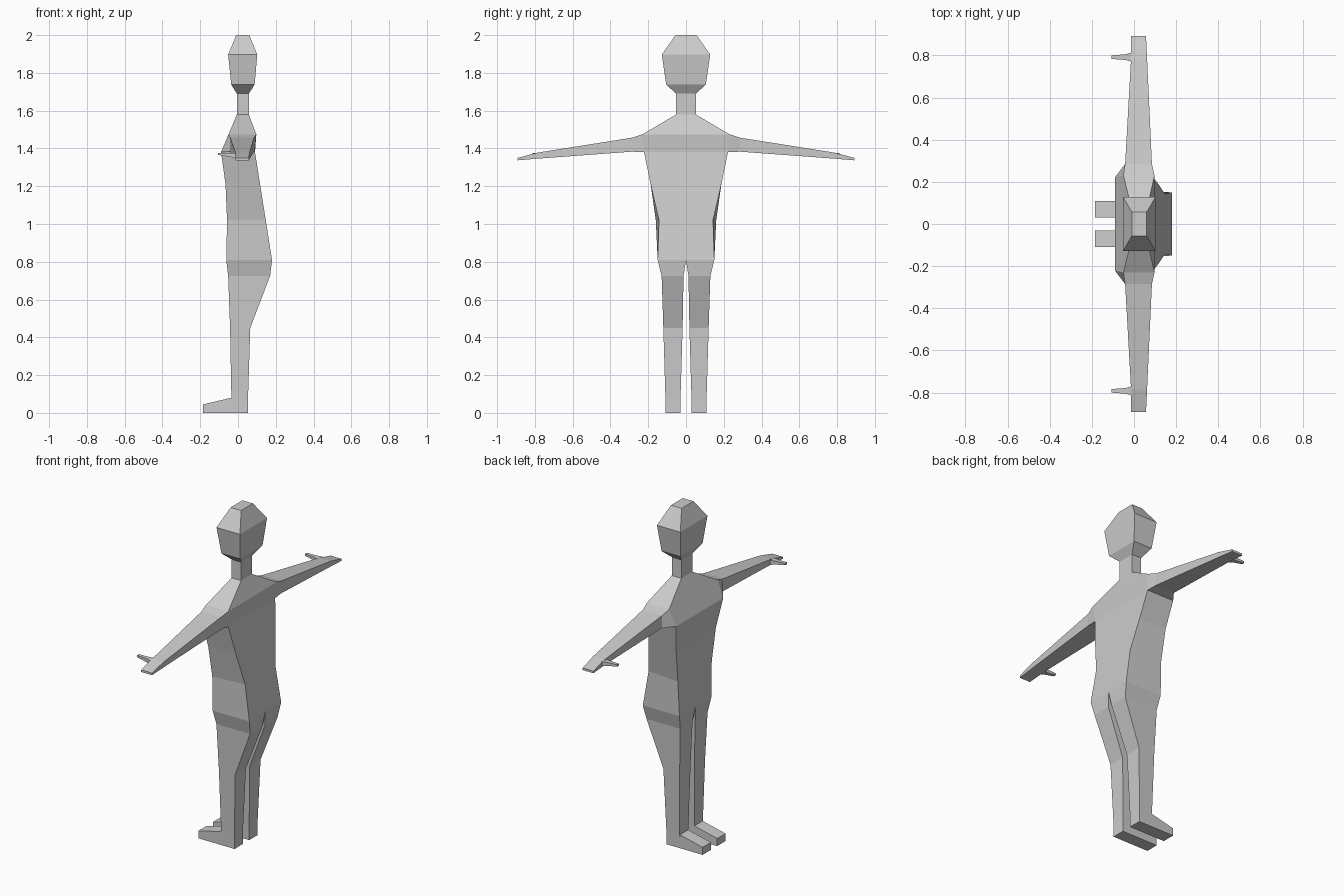
import bpy, bmesh

if "Cube" in bpy.data.objects:
    bpy.data.objects.remove(bpy.data.objects["Cube"])

grey = bpy.data.materials.new("plain grey")
grey.diffuse_color = (0.6, 0.6, 0.6, 1)
grey.use_nodes = True
grey.node_tree.nodes["Principled BSDF"].inputs["Base Color"].default_value = grey.diffuse_color


def level(z, x0, x1, y0, y_front, y_back=None):
    """Horizontal four-cornered section; sides: 0 inner, 1 back, 2 outer, 3 front."""
    y_back = y_front if y_back is None else y_back
    return [(x0, y0, z), (x1, y0, z), (x1, y_back, z), (x0, y_front, z)]


def across_y(y, z0, z1, x0, x1):
    return [(x0, y, z0), (x0, y, z1), (x1, y, z1), (x1, y, z0)]


def across_x(x, z0, z1, y0, y1):
    return [(x, y0, z0), (x, y0, z1), (x, y1, z1), (x, y1, z0)]


def loft(name, sections, skip=(), cap_start=False, cap_end=False):
    """Join sections with quads and mirror the half across the body's middle."""
    bm = bmesh.new()
    rings = [[bm.verts.new(p) for p in s] for s in sections]
    for k, (a, b) in enumerate(zip(rings, rings[1:])):
        for i in range(4):
            if i in skip or (k, i) in skip:
                continue
            j = (i + 1) % 4
            bm.faces.new((a[i], a[j], b[j], b[i]))
    if cap_start:
        bm.faces.new(rings[0][::-1])
    if cap_end:
        bm.faces.new(rings[-1])
    mesh = bpy.data.meshes.new(name)
    bm.to_mesh(mesh)
    bm.free()
    mesh.materials.append(grey)
    obj = bpy.data.objects.new(name, mesh)
    bpy.context.collection.objects.link(obj)
    mirror = obj.modifiers.new("mirror", 'MIRROR')
    mirror.use_axis = (False, True, False)


# torso, open where the arms, legs and neck join
torso = [
    level(0.81, -0.062, 0.18, 0, 0.15),
    level(1.02, -0.058, 0.147, 0, 0.16, 0.143),
    level(1.21, -0.066, 0.117, 0, 0.187),
    level(1.38, -0.09, 0.09, 0, 0.222),
    level(1.475, -0.05, 0.097, 0, 0.23),
    level(1.58, -0.006, 0.057, 0, 0.052),
]
loft("torso", torso, skip=(0, (3, 2)))

# neck and head
loft("neck_and_head", [
    level(1.58, -0.006, 0.057, 0, 0.052),
    level(1.69, -0.006, 0.057, 0, 0.052),
    level(1.738, -0.036, 0.088, 0, 0.105),
    level(1.897, -0.052, 0.102, 0, 0.128),
    level(2.0, -0.01, 0.06, 0, 0.056),
], skip=(0,), cap_end=True)

# legs, open at the front of the ankle for the feet
loft("legs", [
    level(0.0, -0.035, 0.053, 0.03, 0.108),
    level(0.08, -0.035, 0.053, 0.029, 0.109),
    level(0.45, -0.042, 0.065, 0.018, 0.12),
    level(0.725, -0.052, 0.17, 0.013, 0.129),
    level(0.81, -0.062, 0.18, 0, 0.15),
], skip=((0, 3),), cap_start=True)

# feet
loft("feet", [
    across_x(-0.035, 0, 0.08, 0.03, 0.108),
    across_x(-0.185, 0, 0.045, 0.03, 0.108),
], cap_end=True)

# arms, starting at the shoulder opening of the torso
shoulder = [torso[3][3], torso[4][3], torso[4][2], torso[3][2]]
loft("arms", [
    shoulder,
    across_y(0.285, 1.383, 1.457, -0.042, 0.085),
    across_y(0.785, 1.346, 1.378, -0.014, 0.062),
    across_y(0.892, 1.337, 1.35, -0.014, 0.057),
], cap_end=True)

# thumbs
loft("thumbs", [
    across_x(-0.012, 1.347, 1.375, 0.77, 0.812),
    across_x(-0.04, 1.355, 1.376, 0.778, 0.805),
    across_x(-0.106, 1.366, 1.377, 0.783, 0.8),
], cap_end=True)
